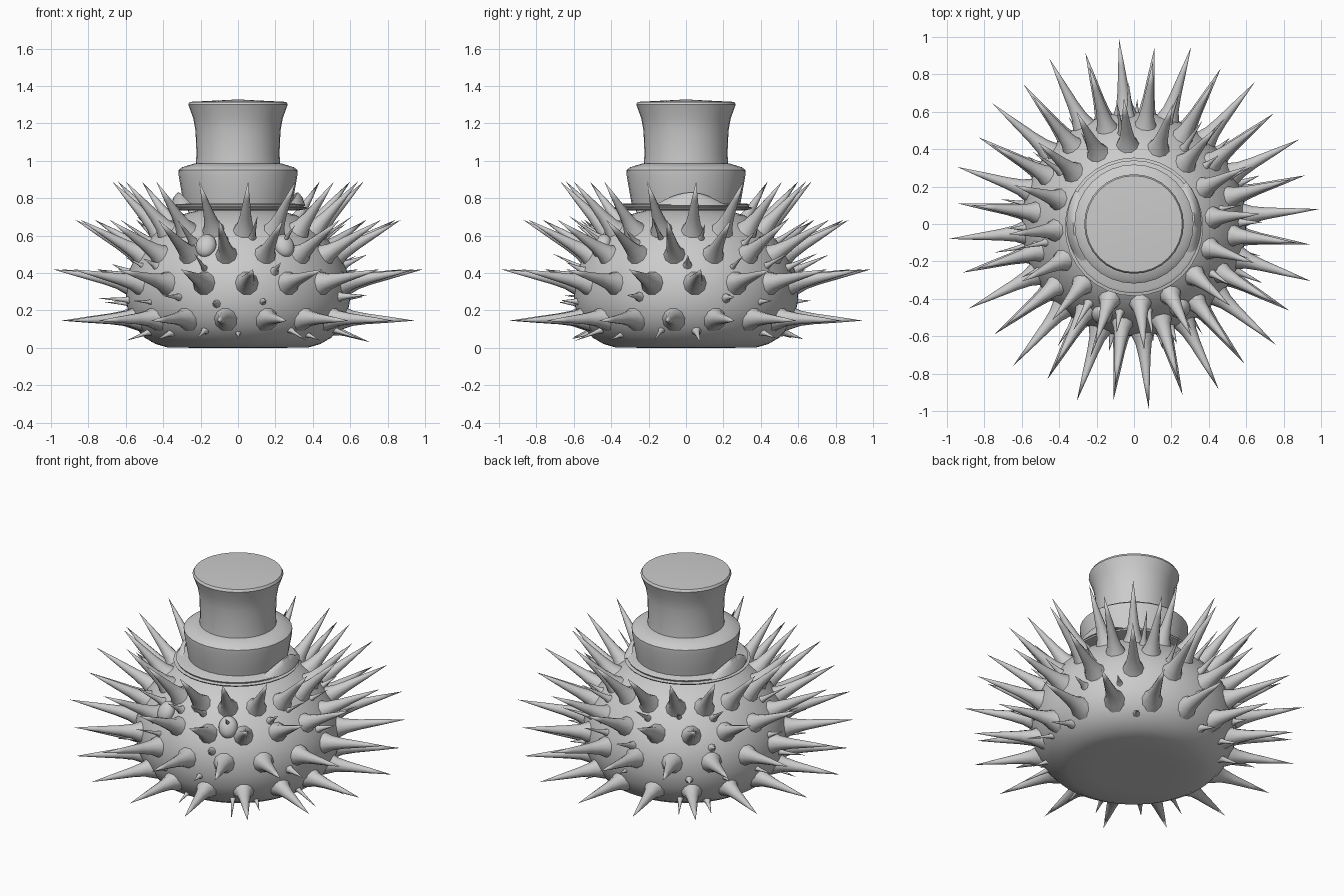
import bpy, bmesh, math, random
from mathutils import Vector

if "Cube" in bpy.data.objects:
    bpy.data.objects.remove(bpy.data.objects["Cube"])

random.seed(4)
YAW = math.radians(4.6)      # whole creature is turned slightly
STEP = math.radians(22.5)    # 16 spikes per row
FRONT = -math.pi / 2


def finish(name, bm, angle=40):
    bmesh.ops.recalc_face_normals(bm, faces=bm.faces)
    me = bpy.data.meshes.new(name)
    bm.to_mesh(me)
    bm.free()
    ob = bpy.data.objects.new(name, me)
    bpy.context.collection.objects.link(ob)
    bpy.ops.object.select_all(action='DESELECT')
    ob.select_set(True)
    bpy.context.view_layer.objects.active = ob
    bpy.ops.object.shade_smooth_by_angle(angle=math.radians(angle))
    return ob


def lathe(name, profile, n, centre=(0, 0), angle=40):
    """Spin (radius, z) pairs; radius 0 ends become a single point."""
    bm = bmesh.new()
    rings = []
    for r, z in profile:
        if r == 0:
            rings.append([bm.verts.new((centre[0], centre[1], z))] * n)
        else:
            rings.append([bm.verts.new((centre[0] + r * math.cos(2 * math.pi * i / n),
                                        centre[1] + r * math.sin(2 * math.pi * i / n), z))
                          for i in range(n)])
    for a, b in zip(rings, rings[1:]):
        for i in range(n):
            j = (i + 1) % n
            quad = [a[i], a[j], b[j], b[i]]
            bm.faces.new(list(dict.fromkeys(quad)))
    return finish(name, bm, angle)


def polar(angle, r, z):
    return Vector((r * math.cos(angle), r * math.sin(angle), z))


def add_spike(bm, base, tip, radius, n=10):
    """Thorn with a flared root and a straight taper."""
    axis = tip - base
    rot = axis.to_track_quat('Z', 'Y')
    prev = None
    for t, w in ((-0.10, 1.45), (0.03, 1.1), (0.14, 0.78), (0.32, 0.56), (0.65, 0.3)):
        ring = []
        for i in range(n):
            a = 2 * math.pi * i / n
            off = rot @ Vector((math.cos(a), math.sin(a), 0))
            ring.append(bm.verts.new(base + axis * t + off * radius * w))
        if prev:
            for i in range(n):
                j = (i + 1) % n
                bm.faces.new((prev[i], prev[j], ring[j], ring[i]))
        prev = ring
    top = bm.verts.new(tip)
    for i in range(n):
        bm.faces.new((prev[i], prev[(i + 1) % n], top))


# Rounded body with flat underside
BODY = [(0, 0), (0.25, 0), (0.38, 0.003), (0.44, 0.02), (0.50, 0.055), (0.55, 0.11),
        (0.585, 0.18), (0.60, 0.26), (0.598, 0.34), (0.58, 0.42), (0.54, 0.50),
        (0.48, 0.58), (0.41, 0.65), (0.31, 0.71), (0.17, 0.745), (0, 0.755)]
lathe("body", BODY, 64, angle=60)


def body_radius(z):
    for (r0, z0), (r1, z1) in zip(BODY[2:], BODY[3:]):
        if z0 <= z <= z1:
            return r0 + (r1 - r0) * (z - z0) / (z1 - z0)
    return 0.3


# Four staggered rows of long spikes: base r, base z, tip r, tip z, offset
rows = [(0.56, 0.16, 0.952, 0.145, -0.5), (0.585, 0.345, 0.995, 0.42, 0),
        (0.52, 0.49, 0.878, 0.685, -0.5), (0.42, 0.62, 0.675, 0.89, 0)]
for k, (br, bz, tr, tz, off) in enumerate(rows):
    bm = bmesh.new()
    for i in range(16):
        a = FRONT + YAW + (i + off) * STEP
        add_spike(bm, polar(a, br, bz), polar(a, tr, tz), 0.055)
    finish(f"spike_row_{k + 1}", bm, 60)

# Small thorns scattered between the rows: z, rise, offset
bm = bmesh.new()
for z, rise, off in ((0.085, -0.35, 0), (0.255, 0.05, -0.5), (0.42, 0.45, -0.2), (0.57, 0.7, 0.3)):
    for i in range(16):
        if random.random() < 0.2:
            continue
        a = FRONT + YAW + (i + off + random.uniform(-0.25, 0.25)) * STEP
        h = z + random.uniform(-0.02, 0.02)
        r = body_radius(h) - 0.01
        length = random.uniform(0.08, 0.2)
        add_spike(bm, polar(a, r, h), polar(a, r + length, h + length * rise),
                  random.uniform(0.014, 0.026), 8)
finish("small_thorns", bm, 60)

# Flattened oval eyes
for side, label in ((-1, "left"), (1, "right")):
    a = FRONT + YAW + side * math.radians(24)
    bpy.ops.mesh.primitive_uv_sphere_add(segments=24, ring_count=14, radius=1,
                                         location=polar(a, 0.515, 0.545))
    eye = bpy.context.object
    eye.name = f"{label}_eye"
    eye.scale = (0.045, 0.056, 0.066)
    eye.rotation_euler = (0, -0.5, a)
    bpy.ops.object.shade_smooth()

# Hat: thin doubled brim, wide band, flared crown
C = (0, -0.015)
lathe("hat_brim", [(0, 0.735), (0.33, 0.735), (0.365, 0.742), (0.37, 0.75), (0.35, 0.755),
                   (0.355, 0.765), (0.34, 0.772), (0, 0.772)], 32, C, 30)
lathe("hat_band", [(0, 0.76), (0.29, 0.765), (0.30, 0.82), (0.317, 0.92), (0.318, 0.95),
                   (0.30, 0.965), (0.235, 0.985), (0, 0.985)], 32, (0, 0), 25)
lathe("hat_crown", [(0, 0.97), (0.226, 0.975), (0.222, 1.04), (0.225, 1.10), (0.227, 1.16),
                    (0.24, 1.23), (0.266, 1.30), (0.258, 1.315), (0, 1.328)], 32, (0, 0), 35)

# Curled-up brim flaps on both sides
for side, label in ((0, "right"), (math.pi, "left")):
    bm = bmesh.new()
    prev = None
    for i in range(17):
        t = i / 8 - 1
        a = side + YAW + t * 0.6
        h = 0.065 * math.cos(t * math.pi / 2)
        col = [bm.verts.new(polar(a, r, z)) for r, z in
               ((0.36, 0.76), (0.345, 0.765 + h * 0.6), (0.325, 0.765 + h),
                (0.315, 0.765 + h), (0.325, 0.76 + h * 0.5), (0.335, 0.755))]
        if prev:
            for j in range(6):
                q = (j + 1) % 6
                bm.faces.new((prev[j], prev[q], col[q], col[j]))
        else:
            bm.faces.new(col)
        prev = col
    bm.faces.new(prev)
    finish(f"{label}_brim_curl", bm, 50)
